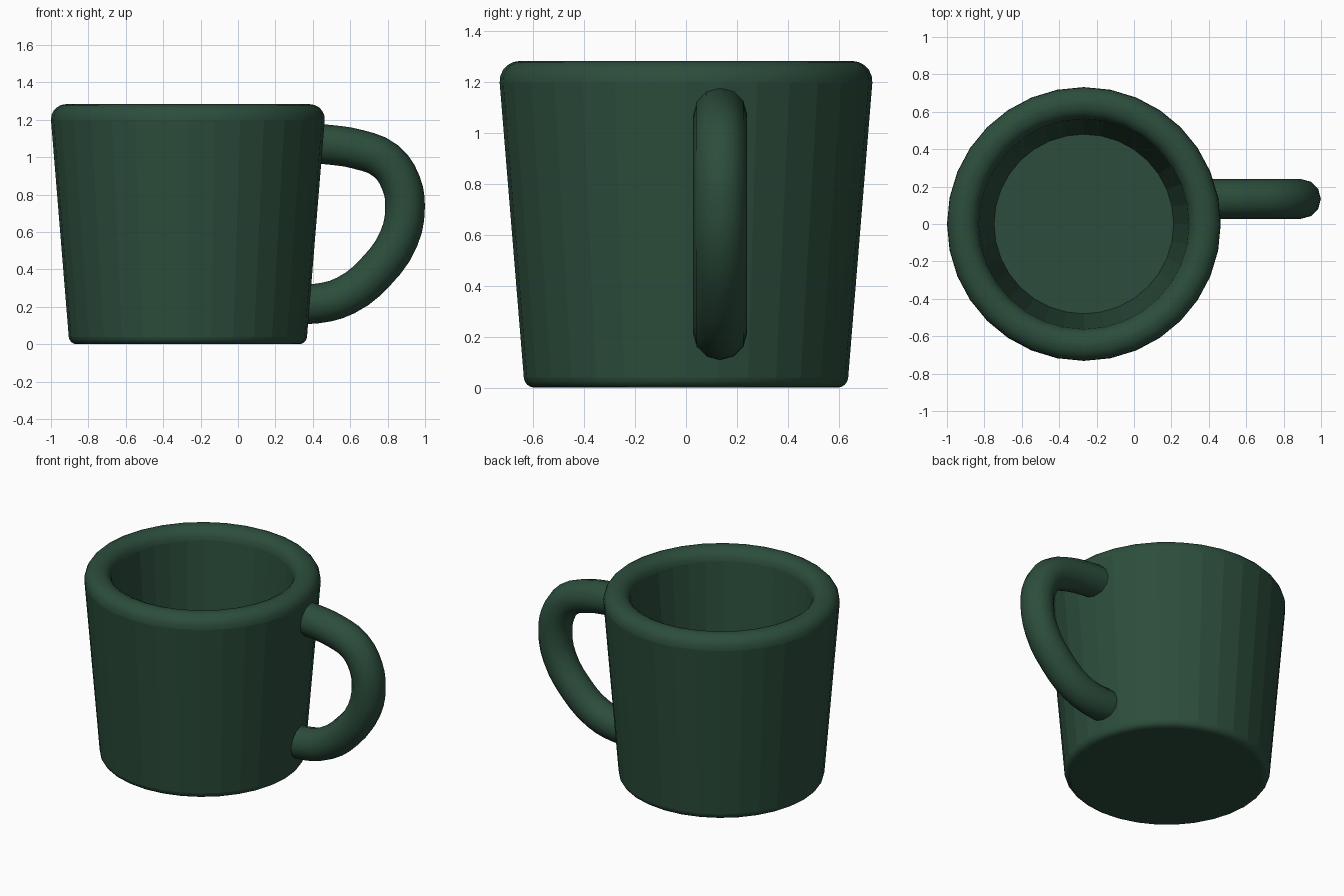
import bpy, bmesh, math

if "Cube" in bpy.data.objects:
    bpy.data.objects.remove(bpy.data.objects["Cube"])

SIDES = 32
CUP_X = -0.268

green = bpy.data.materials.new("green_glaze")
green.diffuse_color = (0.025, 0.075, 0.045, 1)
green.use_nodes = True
green.node_tree.nodes["Principled BSDF"].inputs["Base Color"].default_value = green.diffuse_color


def arc(cx, cz, r, a0, a1, n):
    """Points (radius, z) along a circular arc, angles in degrees."""
    return [(cx + r * math.cos(math.radians(a0 + (a1 - a0) * i / n)),
             cz + r * math.sin(math.radians(a0 + (a1 - a0) * i / n))) for i in range(n + 1)]


def lathe(name, profile, x):
    """Revolve a profile whose two ends are closed with flat discs."""
    bm = bmesh.new()
    rings = []
    for r, z in profile:
        rings.append([bm.verts.new((x + r * math.cos(2 * math.pi * i / SIDES),
                                    r * math.sin(2 * math.pi * i / SIDES), z))
                      for i in range(SIDES)])
    for a, b in zip(rings, rings[1:]):
        for i in range(SIDES):
            j = (i + 1) % SIDES
            f = bm.faces.new((a[i], a[j], b[j], b[i]))
            # tall walls stay faceted, rounded edges are smooth
            f.smooth = (a[i].co - b[i].co).length < 0.3
    bm.faces.new(rings[0][::-1])
    bm.faces.new(rings[-1])
    bmesh.ops.recalc_face_normals(bm, faces=bm.faces)
    mesh = bpy.data.meshes.new(name)
    bm.to_mesh(mesh)
    bm.free()
    mesh.materials.append(green)
    obj = bpy.data.objects.new(name, mesh)
    bpy.context.collection.objects.link(obj)
    return obj


# Cup body: base, tapered outer wall, rounded rim, inner wall and floor
profile = (arc(0.595, 0.042, 0.042, -90, -4, 4)
           + arc(0.652, 1.203, 0.08, -4, 90, 5)
           + arc(0.642, 1.203, 0.08, 90, 176, 5)
           + [(0.48, 0.16)])
lathe("cup_body", profile, CUP_X)

# Handle: round tube swept along a D-shaped path, ends sunk into the wall
path = [(0.36, 1.075), (0.48, 1.067), (0.64, 1.042), (0.79, 0.98), (0.872, 0.86),
        (0.893, 0.73), (0.86, 0.565), (0.735, 0.385), (0.575, 0.26), (0.42, 0.217),
        (0.30, 0.217)]
curve = bpy.data.curves.new("handle", 'CURVE')
curve.dimensions = '3D'
curve.bevel_depth = 0.106
curve.bevel_resolution = 4
curve.resolution_u = 3
curve.use_fill_caps = True
spline = curve.splines.new('BEZIER')
spline.bezier_points.add(len(path) - 1)
for p, (x, z) in zip(spline.bezier_points, path):
    p.co = (x, 0.134, z)
    p.handle_left_type = p.handle_right_type = 'AUTO'
curve.materials.append(green)
handle = bpy.data.objects.new("handle", curve)
bpy.context.collection.objects.link(handle)
bpy.context.view_layer.objects.active = handle
handle.select_set(True)
bpy.ops.object.convert(target='MESH')
bpy.ops.object.shade_smooth_by_angle(angle=math.radians(40))
